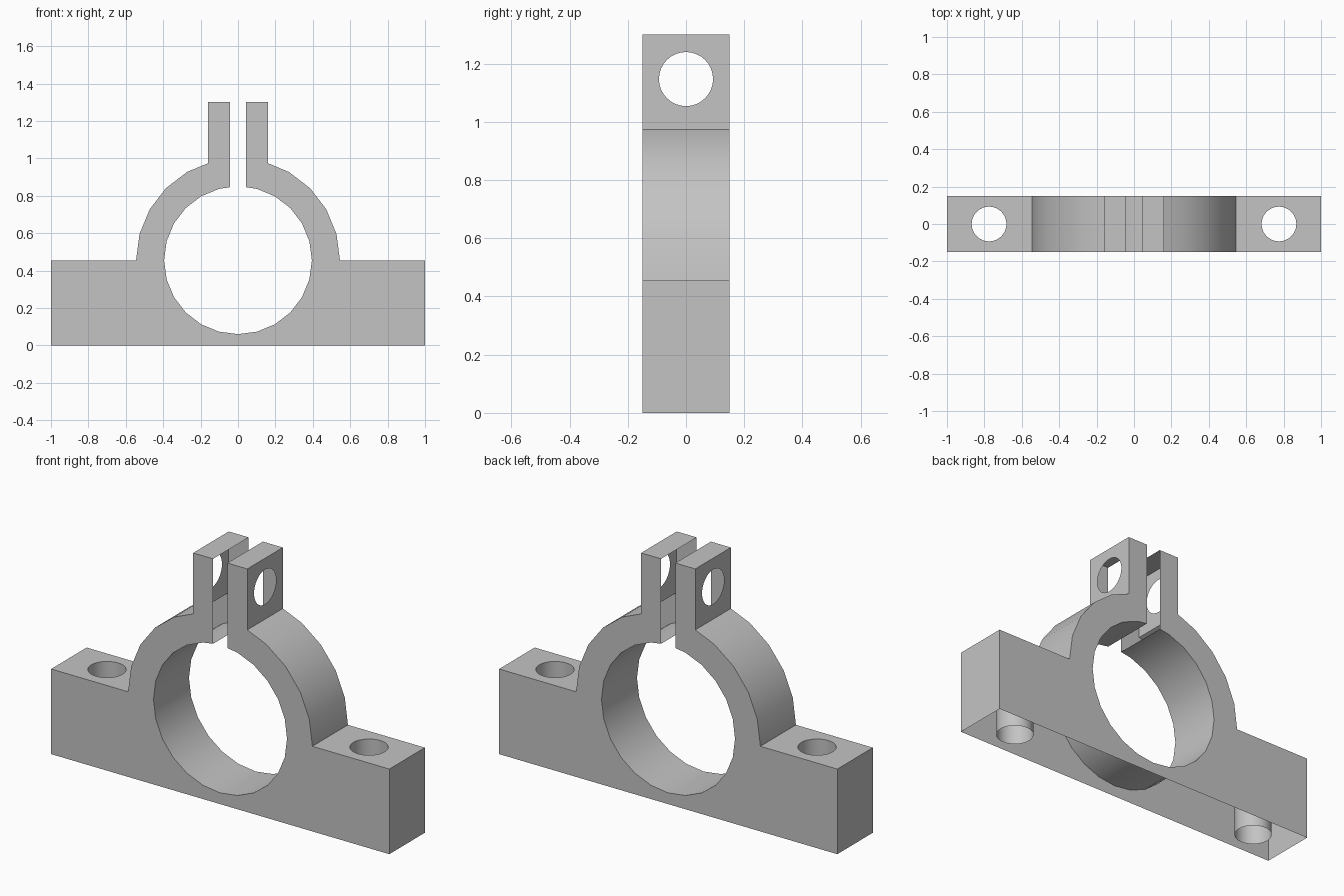
import bpy, bmesh
from math import sin, cos, radians, tau
from mathutils import Vector

cube = bpy.data.objects.get("Cube")
if cube:
    bpy.data.objects.remove(cube)

DEPTH = 0.15        # half thickness
BASE = 0.455        # base block top and ring centre height
BORE, RING = 0.395, 0.545
SLOT, LUG, TOP = 0.042, 0.16, 1.3
HOLE, SIDES = 0.093, 32


def arc(radius, start, stop, step):
    return [(radius * cos(radians(a)), BASE + radius * sin(radians(a)))
            for a in range(start, stop, step)]


# Half outline: base end, ring, clamp lug, slot, bore
half = [(1, 0), (1, BASE)] + arc(RING, 0, 61, 15)
half += [(LUG, 0.974), (LUG, TOP), (SLOT, TOP), (SLOT, 0.846)]
half += arc(BORE, 75, -76, -15)
outline = half + [(0, BASE - BORE)] + [(-x, z) for x, z in reversed(half)]

bm = bmesh.new()
front = [bm.verts.new((x, -DEPTH, z)) for x, z in outline]
back = [bm.verts.new((x, DEPTH, z)) for x, z in outline]
front_face = bm.faces.new(front)
bm.faces.new(list(reversed(back)))


def loop_edges(verts):
    return [bm.edges.get((a, b)) or bm.edges.new((a, b))
            for a, b in zip(verts, verts[1:] + verts[:1])]


def pierced_plate(corners, centre, u, v):
    """Fill a rectangle around a round hole and return the hole rim."""
    rim = []
    for i in range(SIDES):
        t = tau * i / SIDES
        rim.append(bm.verts.new(centre + HOLE * (cos(t) * u + sin(t) * v)))
    bmesh.ops.triangle_fill(bm, use_beauty=True, normal=u.cross(v),
                            edges=loop_edges(corners) + loop_edges(rim))
    return rim


X, Y, Z = Vector((1, 0, 0)), Vector((0, 1, 0)), Vector((0, 0, 1))
for i, a in enumerate(outline):
    j = (i + 1) % len(outline)
    b = outline[j]
    corners = [front[i], front[j], back[j], back[i]]
    side = 1 if a[0] + b[0] > 0 else -1
    if a[1] == b[1] == 0 or abs(a[0]) == abs(b[0]) == SLOT:
        continue    # open underside and open slot walls
    if a[1] == b[1] == BASE:
        # Base top with a bolt tube down to the underside
        rim = pierced_plate(corners, Vector((side * 0.775, 0, BASE)), X, Y)
        low = [bm.verts.new((p.co.x, p.co.y, 0)) for p in rim]
        for k in range(SIDES):
            n = (k + 1) % SIDES
            bm.faces.new((rim[k], rim[n], low[n], low[k]))
    elif abs(a[0]) == abs(b[0]) == LUG:
        # Lug outer wall with the clamp screw hole
        pierced_plate(corners, Vector((side * LUG, 0, 1.147)), Y, Z)
    else:
        bm.faces.new(corners)

bmesh.ops.recalc_face_normals(bm, faces=bm.faces[:])
front_face.normal_update()
if front_face.normal.y > 0:
    bmesh.ops.reverse_faces(bm, faces=bm.faces[:])

mesh = bpy.data.meshes.new("clamp_bracket")
bm.to_mesh(mesh)
bm.free()

# Plain grey material
grey = bpy.data.materials.new("plain_grey")
grey.use_nodes = True
colour = (0.55, 0.55, 0.55, 1)
grey.diffuse_color = colour
for node in grey.node_tree.nodes:
    if node.type == "BSDF_PRINCIPLED":
        node.inputs["Base Color"].default_value = colour
mesh.materials.append(grey)

bracket = bpy.data.objects.new("clamp_bracket", mesh)
bpy.context.collection.objects.link(bracket)
bpy.ops.object.select_all(action="DESELECT")
bracket.select_set(True)
bpy.context.view_layer.objects.active = bracket
bpy.ops.object.shade_smooth_by_angle(angle=radians(30))
